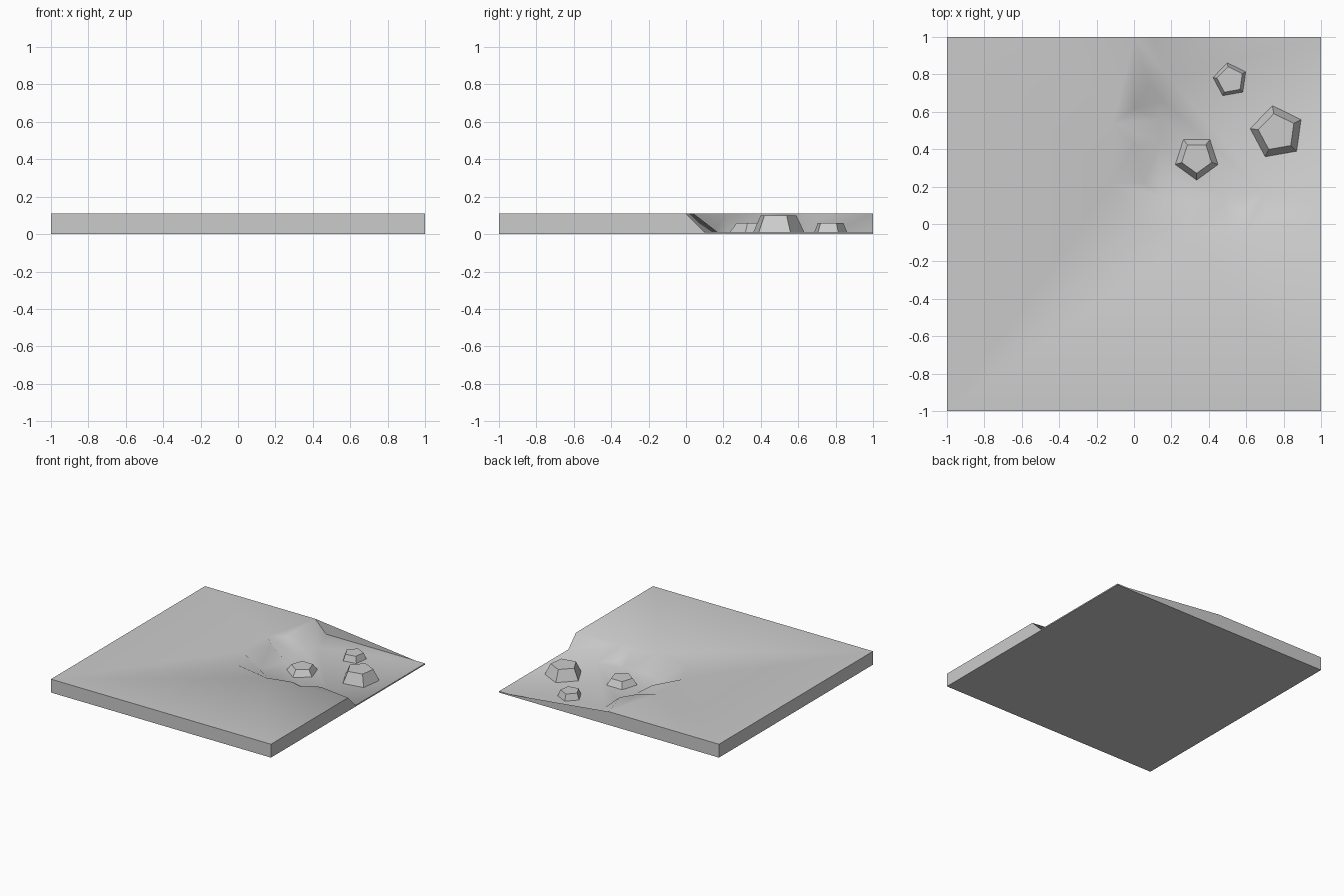
import bpy, bmesh, math
from mathutils import Vector

cube = bpy.data.objects.get("Cube")
if cube:
    bpy.data.objects.remove(cube)

HIGH, LOW = 0.11, 0.01

stone = bpy.data.materials.new("stone_grey")
stone.use_nodes = True
colour = (0.6, 0.6, 0.6, 1)
stone.diffuse_color = colour
stone.node_tree.nodes["Principled BSDF"].inputs["Base Color"].default_value = colour


def finish(bm, name):
    bmesh.ops.recalc_face_normals(bm, faces=bm.faces)
    mesh = bpy.data.meshes.new(name)
    bm.to_mesh(mesh)
    bm.free()
    mesh.materials.append(stone)
    obj = bpy.data.objects.new(name, mesh)
    bpy.context.collection.objects.link(obj)
    return obj


# Cliff outline: upper rim and matching foot, from the back edge to the left edge
rim = [(0, 1), (.08, .75), (0, .62), (-.11, .54), (0, .43), (-.12, .22),
       (0, 0), (.3, -.06), (.5, -.01), (.6, -.04), (.72, .04), (1, 0)]
foot = [(.1, 1), (.19, .78), (.15, .66), (.14, .56), (.14, .43), (.05, .22),
        (.14, .15), (.3, .12), (.48, .14), (.58, .06), (.7, .17), (1, .1)]

bm = bmesh.new()
top = [bm.verts.new((x, y, HIGH)) for x, y in rim]
low = [bm.verts.new((x, y, LOW)) for x, y in foot]
corners = [(1, -1), (-1, -1), (-1, 1)]
high_corners = [bm.verts.new((x, y, HIGH)) for x, y in corners]
low_corner = bm.verts.new((1, 1, LOW))
base = [bm.verts.new((x, y, 0)) for x, y in corners + [(1, 1)]]

# Plateau, low ground and underside
bm.faces.new(top + high_corners)
bm.faces.new(low + [low_corner])
bm.faces.new(base)

# Sloping cliff strip
for i in range(len(rim) - 1):
    bm.faces.new((top[i], low[i], low[i + 1]))
    bm.faces.new((top[i], low[i + 1], top[i + 1]))

# Outer walls, stepped where the cliff meets the edge
b_front_left, b_front_right, b_back_right, b_back_left = base
h_front_left, h_front_right, h_back_right = high_corners
bm.faces.new((b_front_left, b_front_right, h_front_right, h_front_left))
bm.faces.new((b_front_right, b_back_right, h_back_right, h_front_right))
bm.faces.new((b_back_right, b_back_left, low_corner, low[0], top[0], h_back_right))
bm.faces.new((b_back_left, b_front_left, h_front_left, top[-1], low[-1], low_corner))
bmesh.ops.triangulate(bm, faces=[f for f in bm.faces if len(f.verts) > 4])

ground = finish(bm, "ground_tile")
bpy.context.view_layer.objects.active = ground
ground.select_set(True)
bpy.ops.object.shade_smooth_by_angle(angle=math.radians(65))
ground.select_set(False)


# Five-sided tapered rocks
def rock(name, x, y, radius, taper, height, turn):
    bm = bmesh.new()
    rings = []
    for r, z in ((radius, LOW), (radius * taper, height)):
        ring = []
        for k in range(5):
            a = math.radians(turn + 72 * k)
            ring.append(bm.verts.new(Vector((x + r * math.cos(a), y + r * math.sin(a), z))))
        rings.append(ring)
        bm.faces.new(ring)
    for k in range(5):
        n = (k + 1) % 5
        bm.faces.new((rings[0][k], rings[0][n], rings[1][n], rings[1][k]))
    finish(bm, name)


rock("middle_rock", .335, .355, .12, .7, .06, -18)
rock("large_rock", .765, .49, .145, .7, .1, 28)
rock("small_rock", .515, .77, .093, .78, .06, 28)
